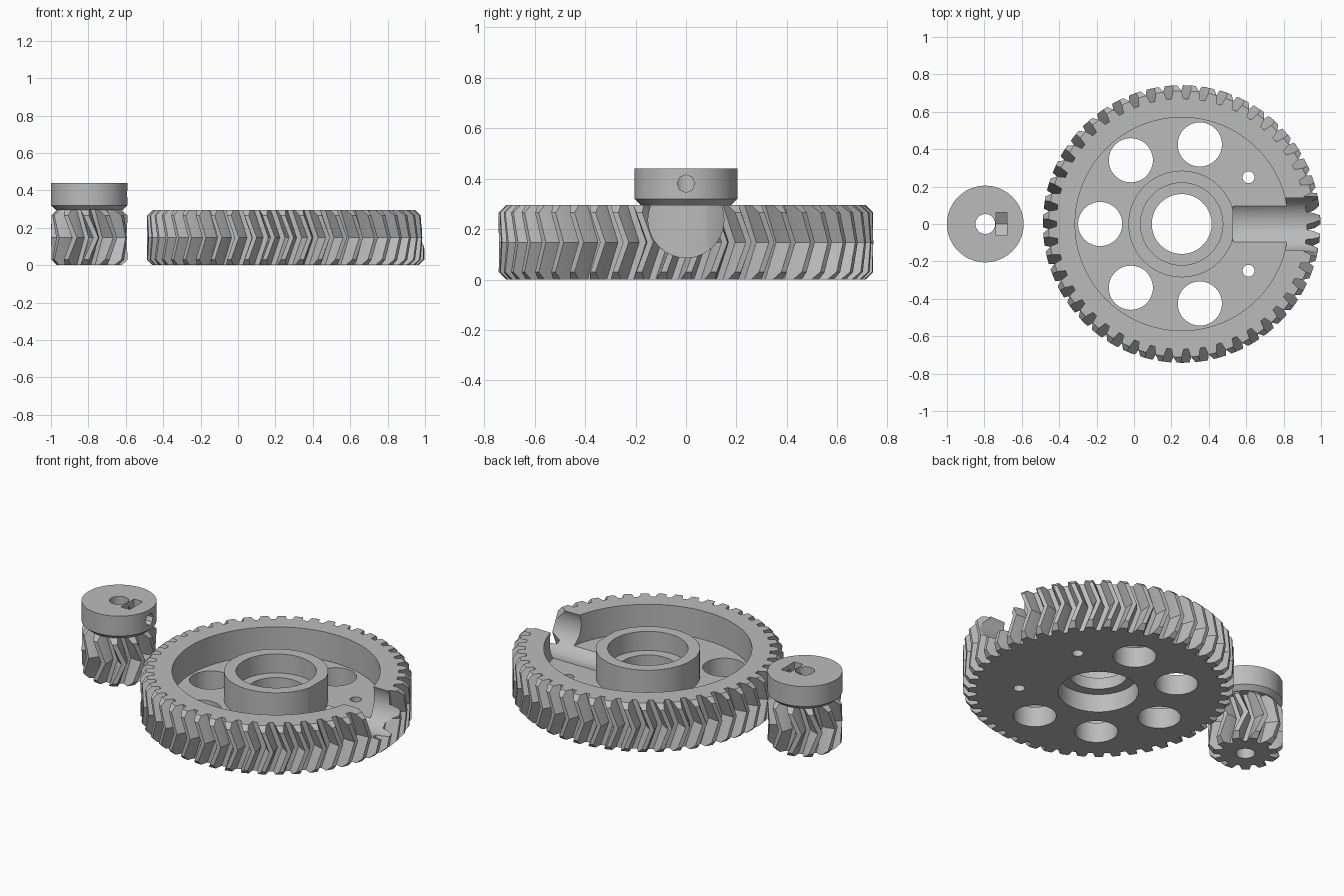
import bpy, bmesh, math
from mathutils import Matrix, Vector

if "Cube" in bpy.data.objects:
    bpy.data.objects.remove(bpy.data.objects["Cube"], do_unlink=True)

TAU = math.tau
THICK = 0.295
BIG_X, PINION_X = 0.255, -0.795

grey = bpy.data.materials.new("plain grey")
grey.use_nodes = True
grey.diffuse_color = (0.5, 0.5, 0.5, 1)
grey.node_tree.nodes["Principled BSDF"].inputs["Base Color"].default_value = (0.5, 0.5, 0.5, 1)


def finish(name, bm, x):
    bmesh.ops.recalc_face_normals(bm, faces=bm.faces)
    mesh = bpy.data.meshes.new(name)
    bm.to_mesh(mesh)
    bm.free()
    mesh.materials.append(grey)
    obj = bpy.data.objects.new(name, mesh)
    obj.location.x = x
    bpy.context.collection.objects.link(obj)
    return obj


def loft(name, rings, x=0, capped=True):
    """Skin a list of equal-length closed loops."""
    bm = bmesh.new()
    loops = [[bm.verts.new(p) for p in ring] for ring in rings]
    pairs = list(zip(loops, loops[1:]))
    if not capped:
        pairs.append((loops[-1], loops[0]))
    for a, b in pairs:
        for i in range(len(a)):
            j = (i + 1) % len(a)
            bm.faces.new((a[i], a[j], b[j], b[i]))
    if capped:
        bm.faces.new(loops[0])
        bm.faces.new(loops[-1])
    return finish(name, bm, x)


def circle(r, z, n=64, cx=0, cy=0):
    return [Vector((cx + r * math.cos(TAU * i / n), cy + r * math.sin(TAU * i / n), z))
            for i in range(n)]


def drill(r, z0, z1, x, n=64, cx=0, cy=0):
    return loft("cutter", [circle(r, z0, n, cx, cy), circle(r, z1, n, cx, cy)], x)


def side_drill(r, x0, x1, z, n):
    """Cylinder lying along x."""
    ring = circle(r, 0, n)
    return loft("cutter", [[Vector((x, p.x, z + p.y)) for p in ring] for x in (x0, x1)])


def tube(name, profile, x, n=72):
    """Lathe a closed radius/height profile around z."""
    return loft(name, [circle(r, z, n) for r, z in profile], x, capped=False)


def herringbone(name, teeth, root, tip, x):
    """Herringbone gear with chamfered tooth ends."""
    pitch_r = (root + tip) / 2
    step = TAU / teeth
    twist = math.radians(200 / teeth)
    chamfer = 0.03
    rings = []
    for z in (0, chamfer, THICK / 2, THICK - chamfer, THICK):
        end = min(z, THICK - z)
        top = tip - max(0, chamfer - end)
        turn = twist * end / (THICK / 2)
        # half width of the tooth narrows from pitch circle to tip
        tip_w = 0.25 - 0.13 * (top - pitch_r) / (tip - pitch_r)
        half = [(root, 0.35), (pitch_r, 0.25), (top, tip_w)]
        tooth = [(r, -w) for r, w in half] + [(r, w) for r, w in reversed(half)]
        rings.append([Vector((r * math.cos(a), r * math.sin(a), z))
                      for k in range(teeth) for r, w in tooth
                      for a in [(k + w) * step + turn]])
    return loft(name, rings, x)


def cut(obj, cutters):
    bpy.context.view_layer.objects.active = obj
    for c in cutters:
        mod = obj.modifiers.new("cut", "BOOLEAN")
        mod.operation = "DIFFERENCE"
        mod.solver = "EXACT"
        mod.object = c
        bpy.context.view_layer.update()
        bpy.ops.object.modifier_apply(modifier=mod.name)
    for c in cutters:
        c.hide_render = True
        bpy.data.objects.remove(c, do_unlink=True)


# Large gear: recessed web, hub, bearing pockets
large_gear = herringbone("large_gear", 47, 0.67, 0.742, BIG_X)
recess = tube("cutter", [(0.285, 0.123), (0.57, 0.123), (0.57, 0.4), (0.285, 0.4)], BIG_X, 96)
cutters = [recess,
           drill(0.16, -0.1, 0.4, BIG_X),
           drill(0.22, 0.18, 0.4, BIG_X),
           drill(0.22, -0.1, 0.11, BIG_X)]

# Lightening holes and two small pin holes in the web
spots = [(0.118, TAU * k / 7, 48) for k in (1.5, 2.5, 3.5, 4.5, 5.5)]
spots += [(0.032, s * math.radians(35), 16) for s in (1, -1)]
for r, a, n in spots:
    cutters.append(drill(r, -0.1, 0.4, BIG_X, n, 0.436 * math.cos(a), 0.436 * math.sin(a)))

# Round access notch through the rim
cutters.append(side_drill(0.15, 0.53, 1.2, 0.237, 64))
cut(large_gear, cutters)

# Pinion gear with shaft bore
pinion_gear = herringbone("pinion_gear", 11, 0.135, 0.205, PINION_X)
cut(pinion_gear, [drill(0.053, -0.1, 0.4, PINION_X, 32)])

# Collar with nut trap and set screw hole
pinion_collar = tube("pinion_collar", [(0.053, THICK), (0.178, THICK), (0.205, 0.32),
                                       (0.205, 0.44), (0.053, 0.44)], PINION_X)
nut = [(-0.0625, 0.5), (-0.0625, 0.344), (0, 0.308), (0.0625, 0.344), (0.0625, 0.5)]
nut_trap = loft("cutter", [[Vector((x, y, z)) for y, z in nut] for x in (-0.738, -0.68)])
cut(pinion_collar, [nut_trap, side_drill(0.035, PINION_X, -0.5, 0.38, 8)])

# Smooth round walls, keep edges crisp
for obj in (large_gear, pinion_gear, pinion_collar):
    bpy.ops.object.select_all(action="DESELECT")
    obj.select_set(True)
    bpy.context.view_layer.objects.active = obj
    bpy.ops.object.shade_smooth_by_angle(angle=math.radians(20))
